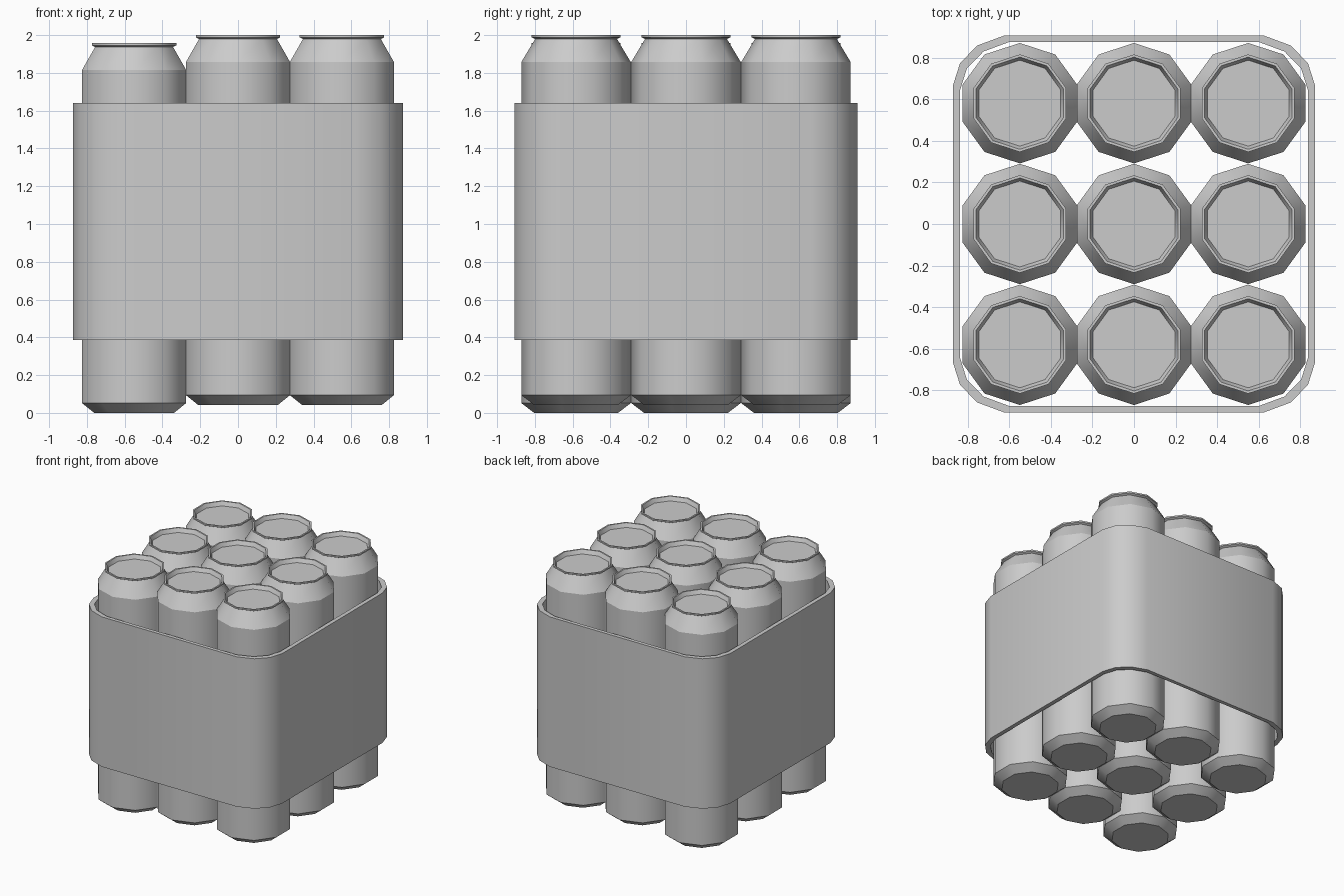
import bpy, bmesh
from math import sin, cos, pi

if "Cube" in bpy.data.objects:
    bpy.data.objects.remove(bpy.data.objects["Cube"])


def lathe_rings(bm, rings, closed_ends):
    """Skin a stack of vertex rings; ring edges stay sharp, sides are smooth."""
    loops = [[bm.verts.new(p) for p in ring] for ring in rings]
    n = len(loops[0])
    for a, b in zip(loops, loops[1:] if closed_ends else loops[1:] + loops[:1]):
        for i in range(n):
            j = (i + 1) % n
            bm.faces.new((a[i], a[j], b[j], b[i])).smooth = True
    if closed_ends:
        bm.faces.new(loops[0][::-1])
        bm.faces.new(loops[-1])
    for loop in loops:
        for i in range(n):
            bm.edges.get((loop[i], loop[(i + 1) % n])).smooth = False


def make_mesh(name, rings, closed_ends):
    bm = bmesh.new()
    lathe_rings(bm, rings, closed_ends)
    bmesh.ops.recalc_face_normals(bm, faces=bm.faces)
    mesh = bpy.data.meshes.new(name)
    bm.to_mesh(mesh)
    bm.free()
    return mesh


def add_object(name, mesh, loc=(0, 0, 0)):
    ob = bpy.data.objects.new(name, mesh)
    ob.location = loc
    bpy.context.collection.objects.link(ob)


# Ten-sided drink can: bevelled base, body, shoulder, rim, recessed lid
SIDES = 10
profile = [(0.222, 0), (0.29, 0.052), (0.29, 1.815), (0.217, 1.937),
           (0.235, 1.946), (0.235, 1.958), (0.222, 1.958), (0.207, 1.925)]
angles = [pi / 2 + 2 * pi * i / SIDES for i in range(SIDES)]
can_mesh = make_mesh("can", [[(r * cos(a), r * sin(a), z) for a in angles]
                             for r, z in profile], True)

# Three by three pack, with the left column sitting slightly lower
for col, (x, z) in enumerate([(-0.55, 0), (0, 0.042), (0.55, 0.042)]):
    for row, y in enumerate([-0.582, 0, 0.582]):
        add_object(f"can_{col}_{row}", can_mesh, (x, y, z))

# Open carton sleeve with rounded corners
corner = [(0.873, 0.665), (0.838, 0.775), (0.755, 0.86), (0.625, 0.908)]
outer = (corner + [(-x, y) for x, y in corner[::-1]]
         + [(-x, -y) for x, y in corner] + [(x, -y) for x, y in corner[::-1]])
inner = [(x * 0.961, y * 0.966) for x, y in outer]
LOW, HIGH = 0.386, 1.641
sleeve_rings = [[(x, y, z) for x, y in ring] for ring, z in
                [(outer, LOW), (outer, HIGH), (inner, HIGH), (inner, LOW)]]
add_object("carton_sleeve", make_mesh("carton_sleeve", sleeve_rings, False))
